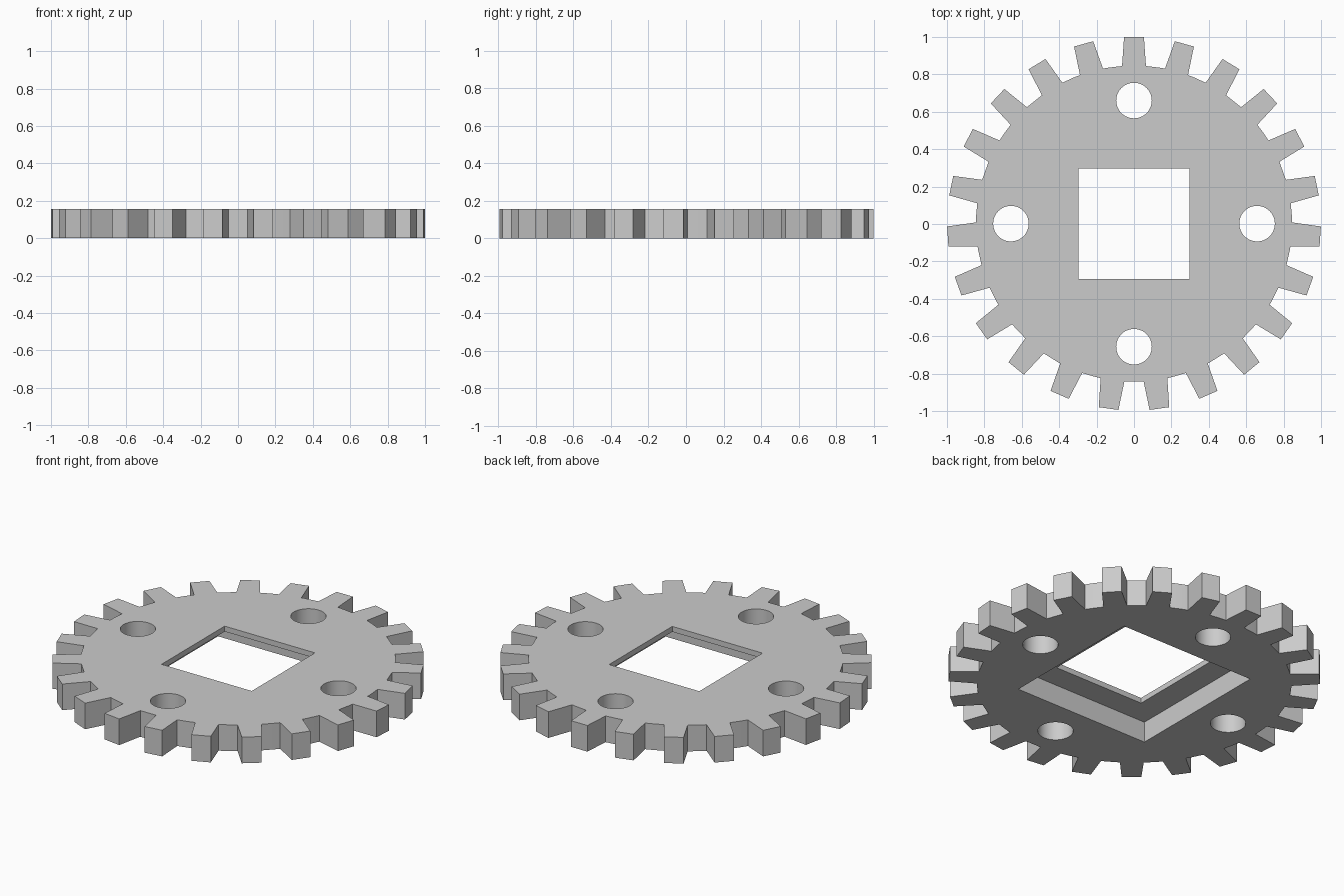
import bpy, bmesh, math
from mathutils import Matrix, Vector

cube = bpy.data.objects.get("Cube")
if cube:
    bpy.data.objects.remove(cube, do_unlink=True)

THICK, TEETH, FACETS = 0.155, 23, 56
TIP_R, ROOT_R = 0.998, 0.845
TIP_HALF, ROOT_HALF = 0.053, 0.064
CENTRE = Vector((0, 0.002, 0))

# Steel material
steel = bpy.data.materials.new("grey_steel")
steel.use_nodes = True
steel.diffuse_color = (0.6, 0.6, 0.6, 1)
steel.node_tree.nodes["Principled BSDF"].inputs["Base Color"].default_value = (0.6, 0.6, 0.6, 1)


def polar(radius, angle):
    return (radius * math.cos(angle), radius * math.sin(angle))


def prism(name, outline, z0, z1):
    """Extrude a flat outline from z0 up to z1."""
    bm = bmesh.new()
    face = bm.faces.new([bm.verts.new((x, y, z0)) for x, y in outline])
    top = bmesh.ops.extrude_face_region(bm, geom=[face])["geom"]
    bmesh.ops.translate(bm, vec=(0, 0, z1 - z0),
                        verts=[v for v in top if isinstance(v, bmesh.types.BMVert)])
    bmesh.ops.translate(bm, vec=CENTRE, verts=bm.verts)
    bmesh.ops.recalc_face_normals(bm, faces=bm.faces)
    mesh = bpy.data.meshes.new(name)
    bm.to_mesh(mesh)
    bm.free()
    mesh.materials.append(steel)
    obj = bpy.data.objects.new(name, mesh)
    bpy.context.collection.objects.link(obj)
    return obj


def square(half):
    return [(-half, -half), (half, -half), (half, half), (-half, half)]


def gear_outline():
    """Tapered teeth joined by the facets of the round body."""
    points = []
    pitch, facet = 2 * math.pi / TEETH, 2 * math.pi / FACETS
    root_angle = math.asin(ROOT_HALF / ROOT_R)
    root_y = ROOT_R * math.cos(root_angle)
    for i in range(TEETH):
        turn = Matrix.Rotation(i * pitch, 2)
        for p in ((ROOT_HALF, root_y), (TIP_HALF, TIP_R),
                  (-TIP_HALF, TIP_R), (-ROOT_HALF, root_y)):
            points.append(tuple(turn @ Vector(p)))
        start = math.pi / 2 + i * pitch + root_angle
        end = math.pi / 2 + (i + 1) * pitch - root_angle
        for k in range(2 * FACETS):
            angle = math.pi / 2 + (k + 0.5) * facet
            if start + 0.01 < angle < end - 0.01:
                points.append(polar(ROOT_R, angle))
    return points


gear = prism("gear_plate", gear_outline(), 0, THICK)

# Square through hole, wider recess underneath, four bolt holes
cutters = [prism("square_hole_cutter", square(0.296), -0.1, 0.3),
           prism("recess_cutter", square(0.442), -0.1, 0.123)]
for i in range(4):
    cx, cy = polar(0.658, i * math.pi / 2)
    ring = [polar(0.095, k * 2 * math.pi / 48) for k in range(48)]
    cutters.append(prism("bolt_hole_cutter", [(cx + x, cy + y) for x, y in ring], -0.1, 0.3))

for cutter in cutters:
    cutter.hide_render = True
    cut = gear.modifiers.new(cutter.name, 'BOOLEAN')
    cut.operation, cut.solver, cut.object = 'DIFFERENCE', 'EXACT', cutter

# Bake the cuts and drop the cutters
graph = bpy.context.evaluated_depsgraph_get()
gear_mesh = bpy.data.meshes.new_from_object(gear.evaluated_get(graph))
gear.modifiers.clear()
gear.data = gear_mesh
for cutter in cutters:
    bpy.data.objects.remove(cutter, do_unlink=True)

# Smooth the bolt holes, keep every other edge crisp
bpy.ops.object.select_all(action='DESELECT')
gear.select_set(True)
bpy.context.view_layer.objects.active = gear
bpy.ops.object.shade_smooth_by_angle(angle=math.radians(8))
